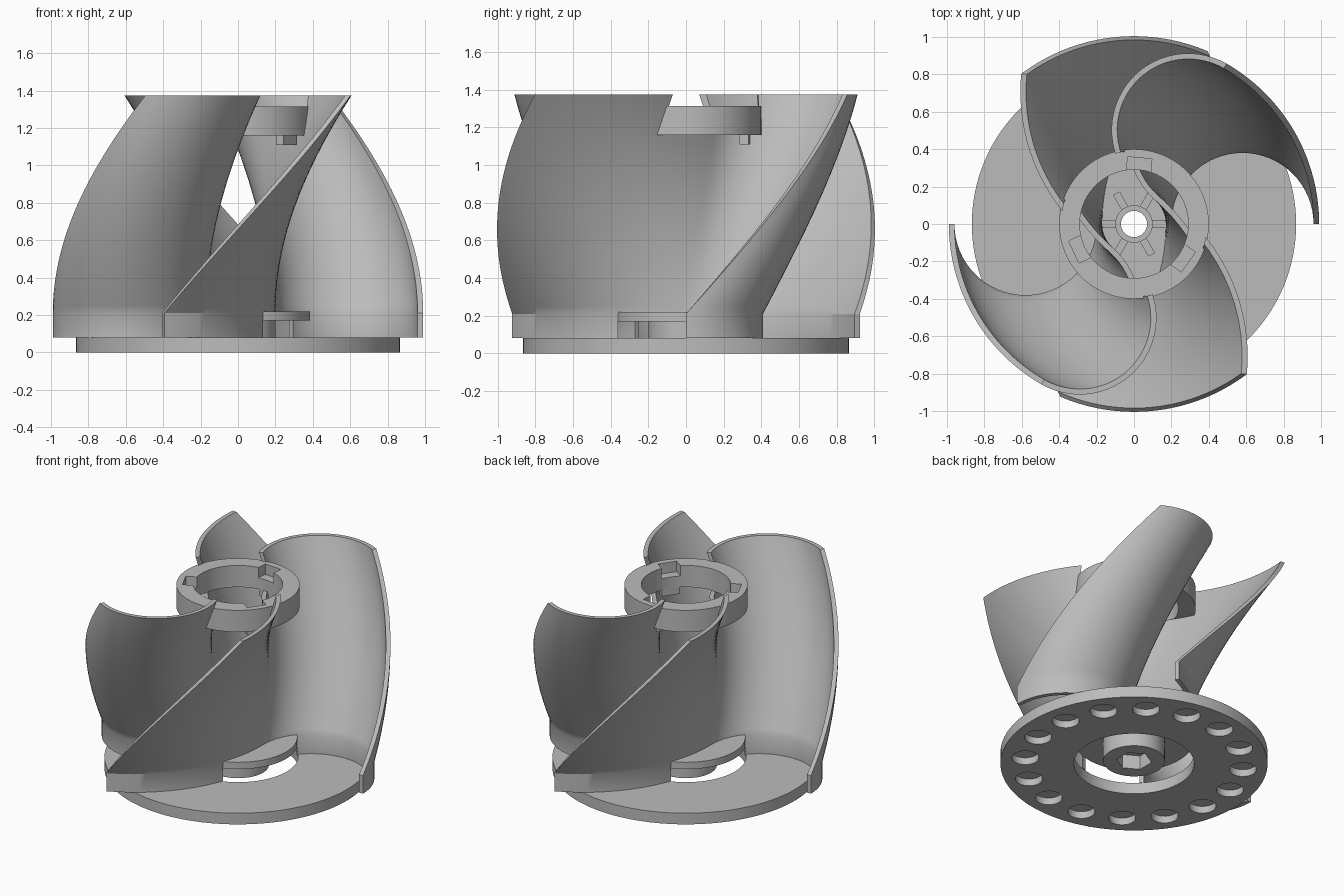
import bpy, bmesh, math
from mathutils import Matrix, Vector

if "Cube" in bpy.data.objects:
    bpy.data.objects.remove(bpy.data.objects["Cube"], do_unlink=True)

grey = bpy.data.materials.new("plain_grey")
grey.use_nodes = True
grey.diffuse_color = (0.5, 0.5, 0.5, 1)
grey.node_tree.nodes["Principled BSDF"].inputs["Base Color"].default_value = (0.5, 0.5, 0.5, 1)


def make(name, bm):
    bmesh.ops.recalc_face_normals(bm, faces=bm.faces)
    mesh = bpy.data.meshes.new(name)
    bm.to_mesh(mesh)
    bm.free()
    mesh.materials.append(grey)
    ob = bpy.data.objects.new(name, mesh)
    bpy.context.collection.objects.link(ob)
    return ob


def add_cyl(bm, r, z0, z1, x=0, y=0, sides=64):
    bmesh.ops.create_cone(bm, cap_ends=True, segments=sides, radius1=r, radius2=r,
                          depth=z1 - z0,
                          matrix=Matrix.Translation((x, y, (z0 + z1) / 2)))


def cylinder(name, *args, **kw):
    bm = bmesh.new()
    add_cyl(bm, *args, **kw)
    return make(name, bm)


def boxes(name, size, radius, z, angles):
    # Identical boxes arranged around the axis
    bm = bmesh.new()
    for a in angles:
        m = (Matrix.Rotation(math.radians(a), 4, 'Z') @ Matrix.Translation((radius, 0, z))
             @ Matrix.Diagonal((*size, 1)))
        bmesh.ops.create_cube(bm, size=1, matrix=m)
    return make(name, bm)


def activate(ob):
    bpy.ops.object.select_all(action='DESELECT')
    ob.select_set(True)
    bpy.context.view_layer.objects.active = ob


def cut(ob, *cutters):
    activate(ob)
    for c in cutters:
        mod = ob.modifiers.new("cut", 'BOOLEAN')
        mod.operation = 'DIFFERENCE'
        mod.solver = 'EXACT'
        mod.object = c
        bpy.ops.object.modifier_apply(modifier=mod.name)
        bpy.data.objects.remove(c, do_unlink=True)


def smooth(ob, angle=30):
    activate(ob)
    bpy.ops.object.shade_smooth_by_angle(angle=math.radians(angle))


def blade_section(thick=0.03):
    # S-shaped wall: tight half circle flowing into a wide shallow arc
    pts = []
    n = 32
    for i in range(n + 1):
        a = math.pi * i / n
        d = Vector((math.cos(a), math.sin(a)))
        pts.append((Vector((0.58, 0)) + 0.395 * d, d))
    big = 1.0
    for i in range(1, n + 1):
        a = -math.radians(65.5) * i / n
        d = Vector((math.cos(a), math.sin(a)))
        pts.append((Vector((0.185 - big, 0)) + big * d, -d))
    outer = [p + d * thick / 2 for p, d in pts]
    inner = [p - d * thick / 2 for p, d in pts]
    return outer, inner


def blade(name, start):
    outer, inner = blade_section()
    count = len(outer)
    loop = outer + inner[::-1]
    steps = 30
    levels = [(0.08, 0)] + [(0.21 + 1.165 * i / steps, math.radians(60) * i / steps)
                            for i in range(steps + 1)]
    bm = bmesh.new()
    rings = []
    for z, twist in levels:
        rot = Matrix.Rotation(start + twist, 2)
        rings.append([bm.verts.new((*(rot @ p), z)) for p in loop])
    total = len(loop)
    for low, high in zip(rings, rings[1:]):
        for i in range(total):
            j = (i + 1) % total
            bm.faces.new((low[i], low[j], high[j], high[i]))
    for ring in (rings[0], rings[-1]):
        for i in range(count - 1):
            bm.faces.new((ring[i], ring[i + 1], ring[total - 2 - i], ring[total - 1 - i]))
    ob = make(name, bm)
    # Clear the wall around the lower bore and the upper collar
    cut(ob, cylinder("low_clear", 0.385, -0.1, 0.17),
        cylinder("top_clear", 0.39, 1.16, 1.6))
    smooth(ob)


blade("blade_one", 0)
blade("blade_two", math.pi)

# Base disc with a central opening and round pockets underneath
base = cylinder("base_disc", 0.867, 0, 0.08, sides=128)
bm = bmesh.new()
for i in range(16):
    a = math.tau * (i + 0.5) / 16
    add_cyl(bm, 0.088, -0.05, 0.05, 0.71 * math.cos(a), 0.71 * math.sin(a), 32)
cut(base, cylinder("opening", 0.39, -0.1, 0.2, sides=96), make("pockets", bm))
smooth(base)

# Lower hub: plate, boss with hex socket, and raised collar
plate = cylinder("hub_plate", 0.385, 0.17, 0.22, sides=96)
cut(plate, cylinder("plate_bore", 0.07, 0, 0.4))
smooth(plate)
boss = cylinder("hub_boss", 0.2, 0.02, 0.18)
cut(boss, cylinder("socket", 0.115, -0.1, 0.12, sides=6),
    cylinder("boss_bore", 0.07, 0.05, 0.4))
smooth(boss)
collar = cylinder("hub_collar", 0.1, 0.21, 0.26)
cut(collar, cylinder("collar_bore", 0.07, 0, 0.4))
smooth(collar)
boxes("hub_ribs", (0.1, 0.04, 0.04), 0.14, 0.23, (0, 60, 120, 180, 240, 300))

# Upper ring with three locking slots and hanging tabs
ring = cylinder("upper_ring", 0.4, 1.16, 1.315, sides=96)
cut(ring, cylinder("ring_bore", 0.29, 1, 1.5, sides=96),
    boxes("slots", (0.1, 0.13, 0.2), 0.305, 1.34, (85, 205, 325)))
smooth(ring)
boxes("ring_tabs", (0.05, 0.12, 0.06), 0.315, 1.14, (85, 205, 325))
